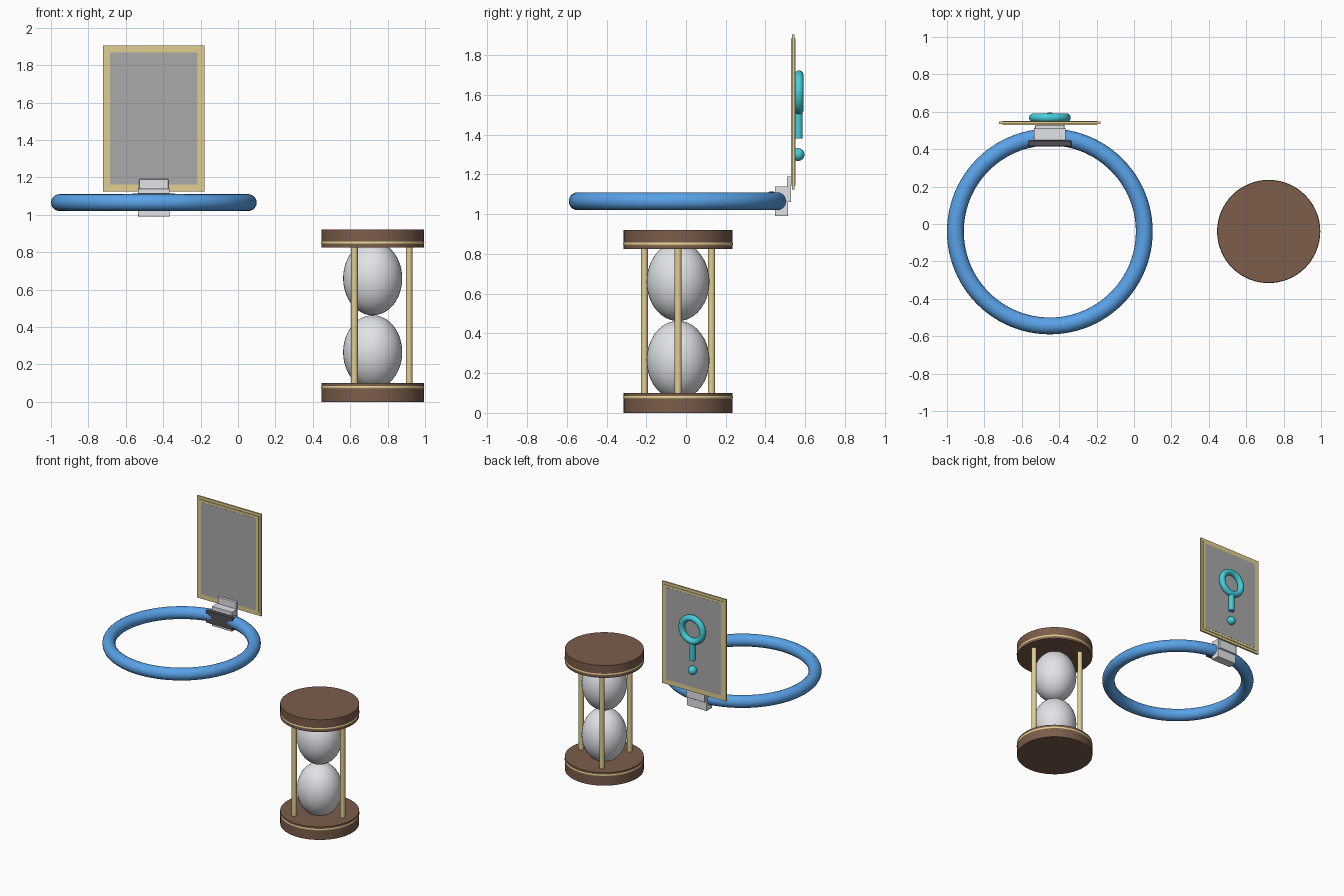
import bpy
from math import pi, cos, sin

if "Cube" in bpy.data.objects:
    bpy.data.objects.remove(bpy.data.objects["Cube"])


def mat(name, c):
    m = bpy.data.materials.new(name)
    m.diffuse_color = (*c, 1)
    m.use_nodes = True
    m.node_tree.nodes["Principled BSDF"].inputs["Base Color"].default_value = m.diffuse_color
    return m


BLUE = mat("blue", (0.1, 0.36, 0.8))
GOLD = mat("gold", (0.75, 0.62, 0.28))
BROWN = mat("brown", (0.2, 0.11, 0.07))
CYAN = mat("cyan", (0.06, 0.62, 0.72))
DARK = mat("dark_grey", (0.08, 0.08, 0.09))
GLASS = mat("pale_glass", (0.75, 0.77, 0.8))
PANEL = mat("panel_grey", (0.4, 0.4, 0.4))


def finish(name, m=None):
    o = bpy.context.object
    o.name = name
    if m:
        o.data.materials.append(m)
    bpy.ops.object.shade_smooth_by_angle()
    return o


def box(name, lo, hi, m=None, bevel=0):
    bpy.ops.mesh.primitive_cube_add(size=1, location=[(a + b) / 2 for a, b in zip(lo, hi)])
    o = bpy.context.object
    o.scale = [b - a for a, b in zip(lo, hi)]
    bpy.ops.object.transform_apply(location=False, rotation=False, scale=True)
    finish(name, m)
    if bevel:
        b = o.modifiers.new("bevel", 'BEVEL')
        b.width, b.segments = bevel, 2
    return o


def cyl(name, x, y, z0, z1, r, m, n=48):
    bpy.ops.mesh.primitive_cylinder_add(vertices=n, radius=r, depth=z1 - z0,
                                        location=(x, y, (z0 + z1) / 2))
    return finish(name, m)


def torus(name, loc, R, r, m, rot=(0, 0, 0), n=64):
    bpy.ops.mesh.primitive_torus_add(location=loc, rotation=rot, major_radius=R, minor_radius=r,
                                     major_segments=n, minor_segments=20)
    return finish(name, m)


def ball(name, loc, r, m, sz=1):
    bpy.ops.mesh.primitive_uv_sphere_add(segments=40, ring_count=24, radius=r, location=loc)
    bpy.context.object.scale.z = sz
    bpy.ops.object.transform_apply(location=False, rotation=False, scale=True)
    return finish(name, m)


CX, CY = -0.45, -0.04   # hoop centre
HX = 0.72               # hourglass centre

# Hoop and the clip that holds the card
torus("hoop", (CX, CY, 1.065), 0.505, 0.045, BLUE, n=96)
box("clip_inner_pad", (CX - .115, .415, 1.02), (CX + .115, .447, 1.113), DARK, .004)
box("clip_body", (CX - .085, .447, .99), (CX + .085, .514, 1.14), GLASS, .003)
box("clip_tab", (CX - .078, .508, 1.06), (CX + .078, .529, 1.19), GLASS, .002)

# Framed card
box("card_edge", (CX - .272, .534, 1.125), (CX + .272, .547, 1.905), GOLD)
box("card_frame", (CX - .252, .529, 1.145), (CX + .252, .551, 1.885), GOLD)
box("card_panel", (CX - .234, .528, 1.163), (CX + .234, .552, 1.867), PANEL)

# Ornament on the back of the card
torus("ornament_ring", (CX, .568, 1.612), .088, .023, CYAN, (pi / 2, 0, 0))
cyl("ornament_stem", CX, .566, 1.38, 1.51, .021, CYAN, 24)
ball("ornament_bead", (CX, .564, 1.30), .032, CYAN)

# Hourglass: end caps with gold bands, bulbs and posts
for side, z0, z1, zb in (("bottom", 0, .10, .078), ("top", .825, .92, .85)):
    cyl(side + "_cap", HX, CY, z0, z1, .274, BROWN, 64)
    torus(side + "_band", (HX, CY, zb), .264, .012, GOLD)
for side, z in (("lower", .265), ("upper", .66)):
    ball(side + "_bulb", (HX, CY, z), .158, GLASS, .198 / .158)
for i in range(3):
    a = i * 2 * pi / 3
    cyl(f"post_{i + 1}", HX + .195 * cos(a), CY + .195 * sin(a), .08, .845, .018, GOLD, 24)
